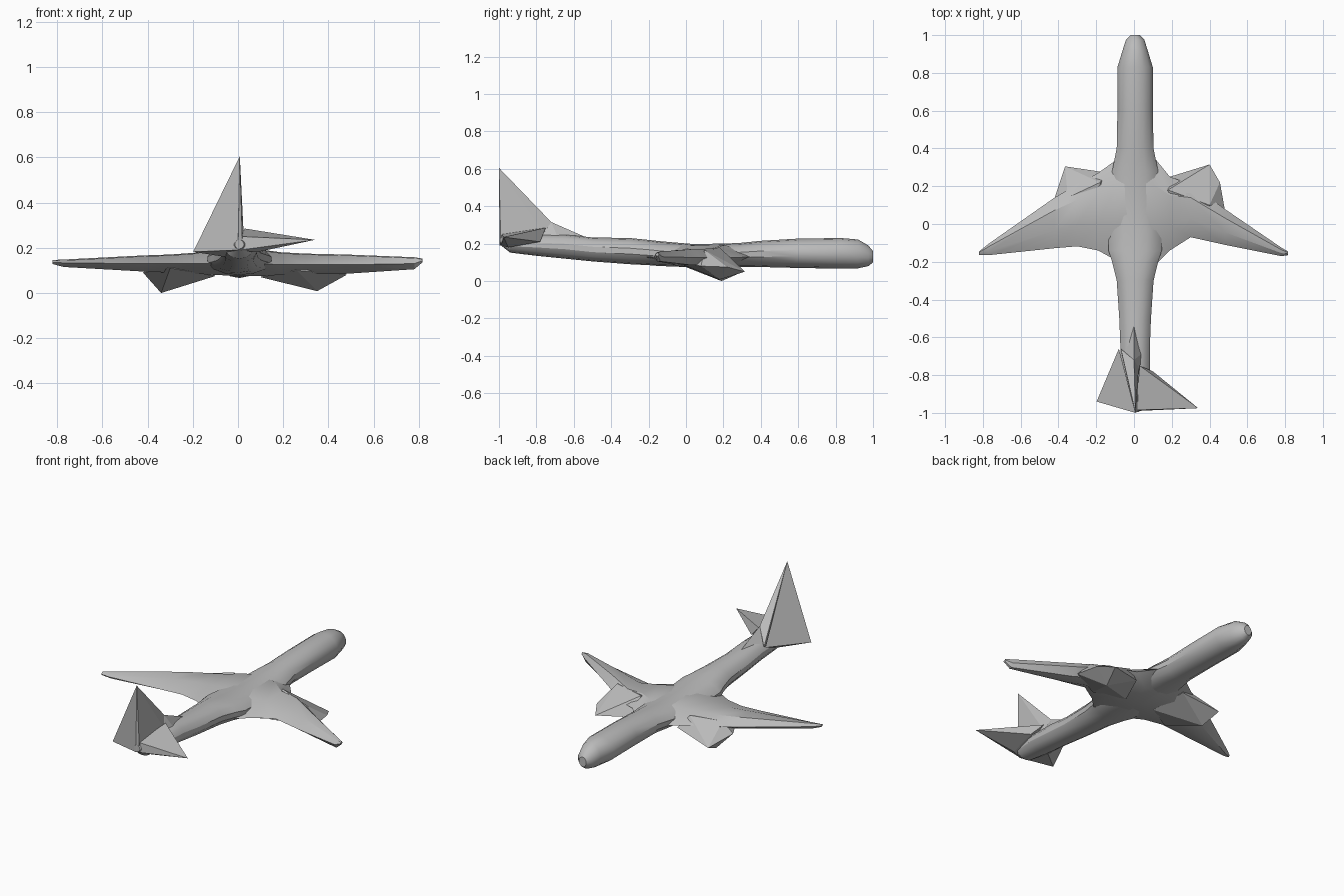
import bpy, bmesh
from math import sin, cos, pi, radians

cube = bpy.data.objects.get("Cube")
if cube:
    bpy.data.objects.remove(cube)

grey = bpy.data.materials.new("plain grey")
grey.use_nodes = True
grey.diffuse_color = (0.5, 0.5, 0.5, 1)
grey.node_tree.nodes["Principled BSDF"].inputs["Base Color"].default_value = (0.5, 0.5, 0.5, 1)


def finish(name, bm, smooth):
    bmesh.ops.recalc_face_normals(bm, faces=bm.faces)
    mesh = bpy.data.meshes.new(name)
    bm.to_mesh(mesh)
    bm.free()
    mesh.materials.append(grey)
    obj = bpy.data.objects.new(name, mesh)
    bpy.context.collection.objects.link(obj)
    if smooth:
        bpy.ops.object.select_all(action='DESELECT')
        obj.select_set(True)
        bpy.context.view_layer.objects.active = obj
        bpy.ops.object.shade_smooth_by_angle(angle=radians(30))
    return obj


def loft(name, rings):
    bm = bmesh.new()
    rows = [[bm.verts.new(p) for p in ring] for ring in rings]
    n = len(rows[0])
    for a, b in zip(rows, rows[1:]):
        for i in range(n):
            j = (i + 1) % n
            bm.faces.new((a[i], a[j], b[j], b[i]))
    bm.faces.new(rows[0])
    bm.faces.new(rows[-1])
    return finish(name, bm, True)


def hull(name, points):
    bm = bmesh.new()
    for p in points:
        bm.verts.new(p)
    res = bmesh.ops.convex_hull(bm, input=bm.verts)
    junk = {g for g in res["geom_interior"] + res["geom_unused"]
            if isinstance(g, bmesh.types.BMVert)}
    bmesh.ops.delete(bm, geom=list(junk), context='VERTS')
    return finish(name, bm, False)


# Fuselage: station y, half width, bottom z, top z
stations = [
    (1.0, .025, .10, .16), (.975, .05, .08, .19), (.92, .068, .068, .222),
    (.83, .096, .066, .23), (.6, .096, .07, .227), (.4, .1, .075, .215),
    (.28, .125, .075, .203), (.05, .14, .075, .197), (-.14, .145, .08, .213),
    (-.2, .125, .085, .22), (-.3, .1, .09, .23), (-.5, .086, .105, .233),
    (-.65, .08, .12, .25), (-.8, .08, .135, .25), (-.94, .06, .152, .24),
    (-.995, .02, .195, .235)]


def oval(y, w, lo, hi, sides=14):
    ring = []
    for i in range(sides):
        a = 2 * pi * (i + .5) / sides
        ring.append((.006 + w * cos(a), y, (lo + hi) / 2 + (hi - lo) / 2 * sin(a)))
    return ring


loft("fuselage", [oval(*s) for s in stations])

# Wings: distance out, leading y, trailing y, bottom z, top z, edge z
right_wing = [(0, .36, -.2, .075, .198, .13), (.1, .335, -.19, .08, .192, .13),
              (.19, .27, -.14, .085, .178, .13), (.3, .21, -.118, .09, .17, .13),
              (.42, .14, -.128, .095, .166, .13), (.77, -.105, -.165, .115, .148, .133),
              (.82, -.145, -.165, .128, .146, .136)]
left_wing = [(0, .37, -.25, .075, .198, .13), (.1, .36, -.23, .075, .192, .13),
             (.19, .25, -.14, .08, .18, .125), (.3, .21, -.07, .085, .174, .125),
             (.48, .08, -.11, .085, .17, .125), (.78, -.125, -.17, .105, .158, .13),
             (.815, -.145, -.165, .135, .152, .143)]


def section(side, x, lead, trail, lo, hi, edge):
    def at(t):
        return lead + (trail - lead) * t
    return [(side * x, y, z) for y, z in (
        (lead, edge), (at(.25), hi), (at(.65), hi - .004),
        (trail, edge), (at(.65), lo), (at(.25), lo))]


for label, side, wing in (("right", -1, right_wing), ("left", 1, left_wing)):
    loft(label + "_wing", [section(side, *s) for s in wing])

# Angular engine pods under the wings
hull("right_engine", [(-.365, .305, .05), (-.34, .19, 0), (-.42, .14, .09),
                      (-.25, .272, .09), (-.3, -.09, .11), (-.1, .05, .075),
                      (-.18, .22, .17), (-.13, .27, .1), (-.35, .14, .15)])
hull("left_engine", [(.4, .315, .05), (.35, .18, .008), (.455, .22, .075),
                     (.48, .08, .08), (.19, .25, .07), (.26, -.05, .1),
                     (.1, .05, .07), (.18, .18, .18), (.4, .1, .165)])

# Tail: swept fin, leaning over the right tailplane
hull("tail_fin", [(.008, -1, .605), (0, -.72, .315), (.025, -.76, .26),
                  (-.07, -.66, .225), (.02, -.99, .2), (0, -.997, .19)])
hull("fin_fairing", [(0, -.72, .315), (0, -.53, .232), (.03, -.76, .25),
                     (-.06, -.68, .22), (.05, -.68, .22), (0, -.95, .25)])
hull("right_tailplane", [(-.198, -.94, .182), (-.08, -.66, .225), (-.06, -.82, .16),
                         (.008, -1, .605), (0, -.995, .19)])
hull("left_tailplane", [(.34, -.975, .235), (.03, -.75, .285), (.1, -.78, .21),
                        (.08, -.95, .18), (.01, -.99, .19), (.01, -.985, .25)])
